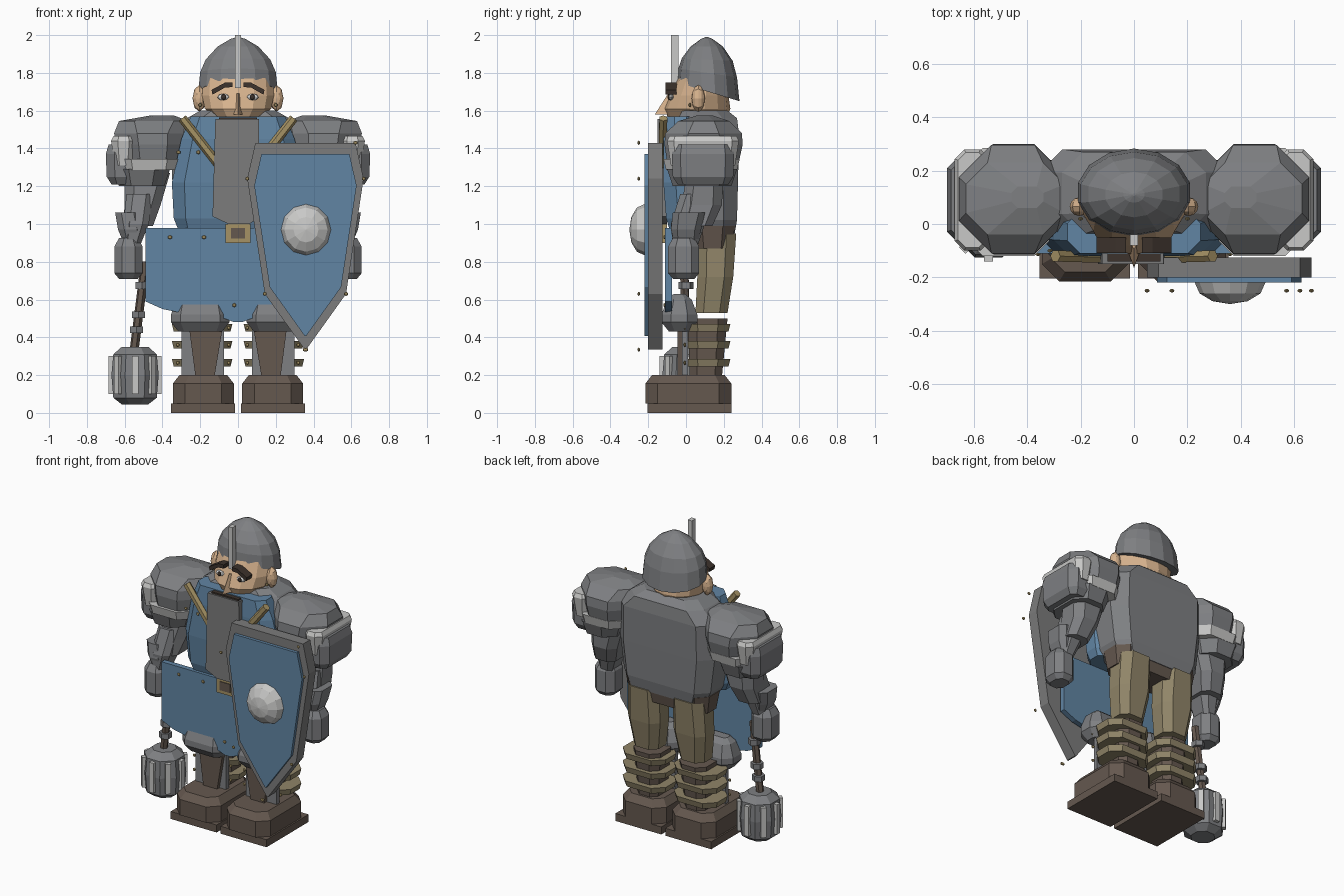
import bpy, bmesh, math
from mathutils import Vector

if "Cube" in bpy.data.objects:
    bpy.data.objects.remove(bpy.data.objects["Cube"])

MATS = {}


def paint(name, r, g, b):
    MATS[name] = bpy.data.materials.new(name)
    MATS[name].diffuse_color = (r, g, b, 1)


paint("steel", .21, .215, .225)
paint("grey", .20, .20, .20)
paint("bright_steel", .58, .58, .57)
paint("blue", .12, .235, .37)
paint("skin", .68, .45, .27)
paint("leather", .13, .098, .078)
paint("tan", .28, .235, .14)
paint("brass", .38, .29, .13)
paint("dark_brown", .045, .032, .025)
paint("white", .75, .75, .74)


def finish(name, bm, mat):
    bmesh.ops.recalc_face_normals(bm, faces=bm.faces)
    me = bpy.data.meshes.new(name)
    bm.to_mesh(me)
    bm.free()
    me.materials.append(MATS[mat])
    ob = bpy.data.objects.new(name, me)
    bpy.context.collection.objects.link(ob)
    return ob


def loft(name, rings, mat):
    """Bridge equal-length point rings and cap both ends."""
    bm = bmesh.new()
    vs = [[bm.verts.new(p) for p in r] for r in rings]
    n = len(vs[0])
    for a, b in zip(vs, vs[1:]):
        for i in range(n):
            bm.faces.new((a[i], a[(i + 1) % n], b[(i + 1) % n], b[i]))
    bm.faces.new(vs[0])
    bm.faces.new(vs[-1])
    return finish(name, bm, mat)


def octagon(x0, x1, y0, y1, z, cut):
    c = min(x1 - x0, y1 - y0) * cut
    return [(x0 + c, y0, z), (x1 - c, y0, z), (x1, y0 + c, z), (x1, y1 - c, z),
            (x1 - c, y1, z), (x0 + c, y1, z), (x0, y1 - c, z), (x0, y0 + c, z)]


def block(name, x, y, levels, mat, cut=.27):
    """Chamfered block; each level is (height, inset)."""
    return loft(name, [octagon(x[0] + d, x[1] - d, y[0] + d, y[1] - d, z, cut) for z, d in levels], mat)


def taper(name, levels, mat, cut=.25):
    """Chamfered limb; each level is (z, centre x, centre y, half width, half depth)."""
    return loft(name, [octagon(x - w, x + w, y - d, y + d, z, cut) for z, x, y, w, d in levels], mat)


def oval_stack(name, levels, n, mat, lean=0):
    """Stacked ovals; level = (z, rx, ry, cy); lean lifts the lower front edge."""
    rings = []
    for z, rx, ry, cy in levels:
        k = lean * max(0, (1.9 - z) / .2)
        angles = [2 * math.pi * (i + .5) / n for i in range(n)]
        rings.append([(rx * math.cos(a), cy + ry * math.sin(a), z - k * ry * math.sin(a)) for a in angles])
    return loft(name, rings, mat)


def tube(name, p0, p1, r, mat, n=6):
    p0, p1 = Vector(p0), Vector(p1)
    q = (p1 - p0).to_track_quat('Z', 'Y')
    spokes = [q @ Vector((r * math.cos(a), r * math.sin(a), 0))
              for a in (2 * math.pi * (i + .5) / n for i in range(n))]
    return loft(name, [[p + s for s in spokes] for p in (p0, p1)], mat)


def plate(name, pts, y0, y1, mat):
    return loft(name, [[(x, y, z) for x, z in pts] for y in (y0, y1)], mat)


def box(name, x0, x1, y0, y1, z0, z1, mat):
    return plate(name, [(x0, z0), (x1, z0), (x1, z1), (x0, z1)], y0, y1, mat)


def both(half, cx=0):
    """Close a half outline by reflecting it about x = cx."""
    return [(cx + x, z) for x, z in half] + [(cx - x, z) for x, z in reversed(half)]


def ball(name, c, scale, mat, u=8, v=6):
    bm = bmesh.new()
    bmesh.ops.create_uvsphere(bm, u_segments=u, v_segments=v, radius=1)
    for p in bm.verts:  # poles point along y
        p.co = Vector((c[0] + p.co.x * scale[0], c[1] + p.co.z * scale[1], c[2] + p.co.y * scale[2]))
    return finish(name, bm, mat)


def rivet(name, x, y, z):
    return ball(name, (x, y, z), (.011, .007, .011), "brass", 6, 4)


def mirror(ob):
    me = ob.data.copy()
    bm = bmesh.new()
    bm.from_mesh(me)
    for v in bm.verts:
        v.co.x = -v.co.x
    bmesh.ops.reverse_faces(bm, faces=bm.faces)
    bm.to_mesh(me)
    bm.free()
    bpy.context.collection.objects.link(bpy.data.objects.new(ob.name + "_mirrored", me))


# Helmet, rising toward the brow, with a nasal bar
oval_stack("helmet", [(1.70, .215, .165, .118), (1.80, .205, .155, .115), (1.87, .175, .135, .112),
                      (1.94, .11, .085, .11), (1.98, .04, .03, .11), (1.99, .005, .005, .11)], 14, "steel", .3)
box("nasal_bar", -.015, .015, -.08, -.04, 1.72, 2.0, "bright_steel")

# Head and face
oval_stack("head", [(1.55, .12, .15, .06), (1.61, .18, .175, .06), (1.68, .195, .155, .07),
                    (1.80, .185, .12, .09)], 14, "skin")
loft("nose", [[(-w, -.08, z), (0, y, z), (w, -.08, z)] for w, y, z in ((.03, -.165, 1.58), (.008, -.095, 1.69))],
     "skin")
box("mouth", -.10, .10, -.14, -.08, 1.553, 1.565, "dark_brown")
mirror(ball("eye", (.078, -.078, 1.672), (.032, .014, .018), "white"))
mirror(ball("pupil", (.076, -.09, 1.672), (.014, .008, .016), "dark_brown"))
mirror(plate("eyebrow", [(.03, 1.725), (.03, 1.75), (.07, 1.748), (.14, 1.71), (.135, 1.685), (.07, 1.722)],
             -.108, -.05, "dark_brown"))
mirror(ball("ear", (.205, .065, 1.665), (.036, .035, .07), "skin"))
mirror(rivet("ear_stud", .20, .02, 1.63))

# Body armour, blue tunic front and hanging grey panel
taper("back_armour", [(.94, 0, .138, .28, .118), (1.02, 0, .125, .32, .145), (1.25, 0, .118, .35, .158),
                      (1.48, 0, .115, .35, .165), (1.56, 0, .115, .27, .155), (1.60, 0, .10, .20, .12)], "steel")
taper("tunic_chest", [(.98, 0, .0, .32, .09), (1.03, 0, .0, .34, .105), (1.22, 0, -.01, .35, .11),
                      (1.45, 0, -.02, .30, .10), (1.57, 0, -.03, .25, .08)], "blue", .3)
plate("grey_front_panel", [(-.12, 1.555), (-.135, 1.04), (-.05, 1.0), (.06, 1.0), (.12, 1.04), (.11, 1.555)],
      -.15, -.10, "grey")
mirror(tube("shoulder_strap", (.295, -.12, 1.56), (.10, -.125, 1.31), .024, "brass"))

# Pelvis, skirt and buckle
block("pelvis", (-.31, .31), (.02, .26), [(.87, .02), (.99, 0)], "leather")
plate("skirt", both([(.49, .98), (.49, .59), (.40, .55), (.30, .53), (.20, .55), (.10, .51), (.02, .48)]),
      -.11, -.075, "blue")
box("buckle_frame", -.065, .065, -.135, -.10, .90, 1.0, "brass")
box("buckle_inset", -.038, .038, -.14, -.13, .922, .98, "leather")
mirror(rivet("skirt_rivet_outer", .36, -.113, .93))
mirror(rivet("skirt_rivet_inner", .18, -.113, .93))
rivet("skirt_rivet_low", -.02, -.113, .57)
rivet("chest_rivet_outer", -.315, -.10, 1.38)
rivet("chest_rivet_inner", -.21, -.125, 1.38)

# Shoulders: cap, bright trim and lower rim, each dropping at front and back
mirror(taper("pauldron", [(1.33, .45, .09, .17, .19), (1.42, .45, .093, .19, .207), (1.48, .453, .093, .203, .203),
                          (1.545, .445, .095, .185, .135), (1.575, .40, .10, .06, .04)], "steel", .3))
mirror(block("pauldron_trim", (.31, .63), (-.12, .285), [(1.285, .015), (1.345, 0)], "bright_steel", .2))
mirror(block("trim_side", (.54, .672), (-.10, .28), [(1.31, .02), (1.44, 0), (1.465, .012)], "bright_steel"))
mirror(block("pauldron_rim", (.36, .66), (-.10, .27), [(1.20, .03), (1.29, 0)], "steel"))
mirror(block("rim_side", (.53, .70), (-.075, .255), [(1.21, .03), (1.25, .005), (1.37, 0), (1.42, .015)], "steel"))

# Arms, cuffs and gauntlets
mirror(taper("upper_arm", [(.99, .53, .05, .08, .09), (1.10, .505, .085, .095, .105),
                           (1.27, .48, .10, .12, .10)], "steel"))
mirror(taper("forearm", [(.88, .565, -.005, .045, .065), (1.0, .54, .01, .068, .09),
                         (1.16, .52, .055, .07, .085)], "steel"))
mirror(taper("cuff", [(.91, .563, 0, .047, .065), (.97, .568, 0, .067, .08), (1.06, .585, .015, .065, .085)], "steel"))
mirror(block("gauntlet", (.505, .655), (-.095, .07), [(.71, .025), (.74, 0), (.88, 0), (.925, .025)], "steel"))

# Legs
mirror(taper("thigh", [(.53, .17, .135, .09, .085), (.72, .168, .155, .118, .095), (.95, .165, .163, .115, .103)],
             "tan"))
mirror(taper("shin", [(.19, .175, .105, .075, .085), (.50, .17, .115, .10, .105)], "leather"))
mirror(box("shin_plate", .075, .30, -.02, .01, .19, .45, "steel"))
mirror(plate("shin_strip", [(.125, .19), (.225, .19), (.26, .46), (.08, .46)], -.045, -.01, "leather"))
mirror(block("knee_guard", (.045, .355), (-.13, .06),
             [(.43, .04), (.48, 0), (.52, 0), (.60, .03), (.63, .065)], "steel"))
for z in (.245, .34, .43):
    mirror(block("shin_wrap", (.03, .35), (-.005, .235), [(z, .01), (z + .04, 0)], "tan"))
    for x in (.05, .32):
        mirror(rivet("wrap_stud", x, -.006, z + .02))

# Boots
mirror(box("boot_sole", .015, .355, -.205, .24, 0, .05, "leather"))
mirror(block("boot", (.022, .345), (-.215, .24), [(.05, 0), (.155, 0), (.20, .035)], "leather", .2))

# Shield: rim, blue field, boss and standoff rivets
rim = both([(.265, 1.43), (.308, 1.24), (.215, .63), (.004, .335)], .357)
plate("shield_rim", rim, -.20, -.125, "grey")
plate("shield_field", [(.357 + (x - .357) * .88, .93 + (z - .93) * .88) for x, z in rim], -.22, -.19, "blue")
ball("shield_boss", (.36, -.22, .97), (.132, .08, .135), "bright_steel", 12, 6)
for x, z in rim[:-1]:
    rivet("shield_rivet", x, -.25, z)

# Mace: handle, collars, faceted head and bright flanges
tube("mace_handle", (-.55, 0, .33), (-.49, -.01, .80), .024, "leather")
for x, z in ((-.537, .44), (-.527, .52), (-.507, .675)):
    tube("mace_collar", (x, 0, z - .018), (x, 0, z + .018), .04, "steel")
MX = -.545
block("mace_head", (MX - .125, MX + .125), (-.125, .125),
      [(.045, .055), (.08, .01), (.20, 0), (.31, .01), (.35, .055)], "steel", .29)
for k in range(8):
    d = Vector((math.cos(k * math.pi / 4), math.sin(k * math.pi / 4)))
    s = Vector((-d.y, d.x)) * .017
    o = Vector((MX, 0))
    ring = [o + d * .09 - s, o + d * .14 - s, o + d * .14 + s, o + d * .09 + s]
    loft("mace_flange", [[(p.x, p.y, z) for p in ring] for z in (.10, .30)], "bright_steel")

for m in bpy.data.materials:
    if m.users and not m.is_grease_pencil:
        m.use_nodes = True
        m.node_tree.nodes["Principled BSDF"].inputs["Base Color"].default_value = m.diffuse_color
